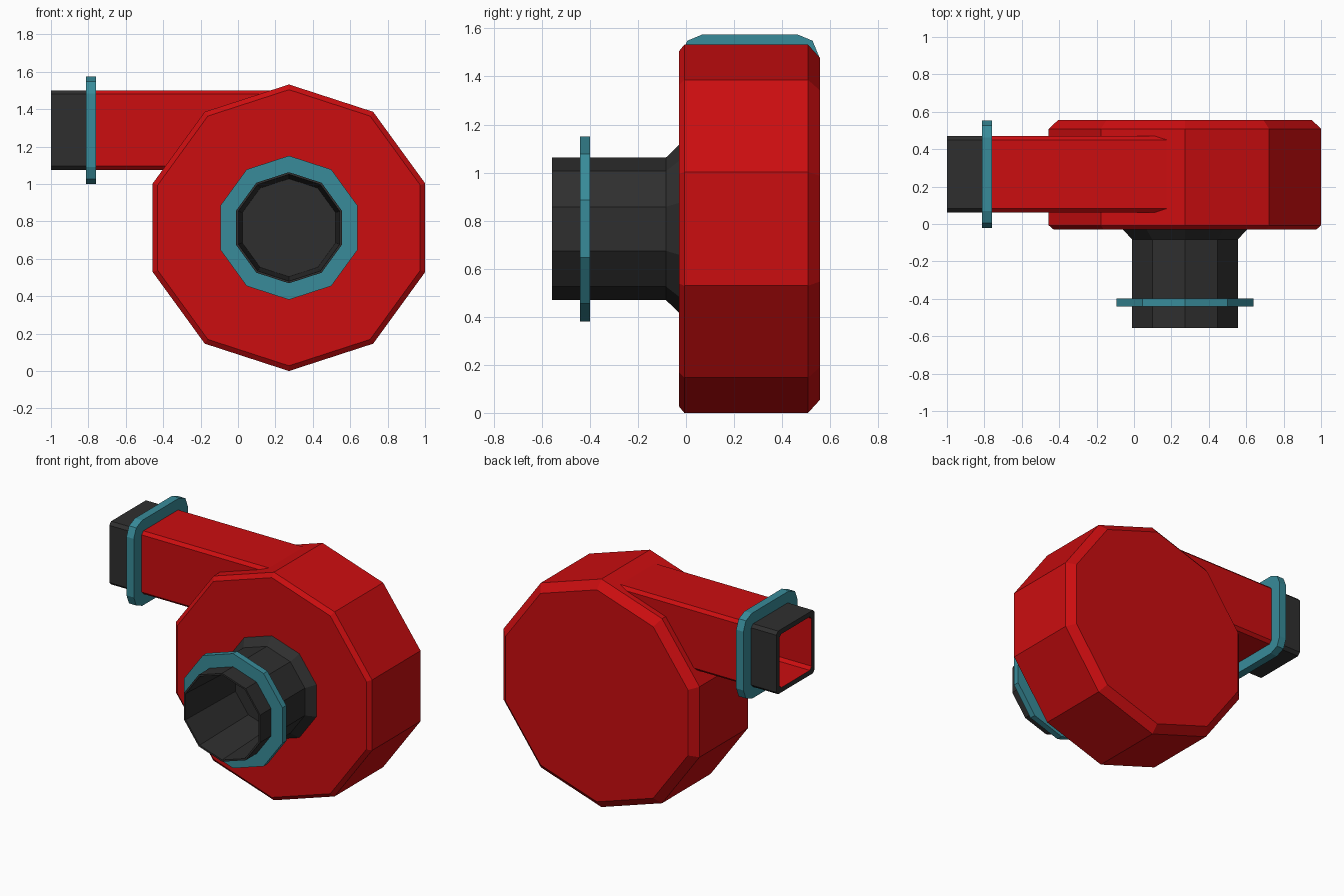
import bpy, bmesh, math

if "Cube" in bpy.data.objects:
    bpy.data.objects.remove(bpy.data.objects["Cube"])

def mat(name, rgb):
    m = bpy.data.materials.new(name)
    m.diffuse_color = (*rgb, 1)
    m.use_nodes = True
    m.node_tree.nodes["Principled BSDF"].inputs["Base Color"].default_value = m.diffuse_color
    return m

RED = mat("red paint", (0.60, 0.004, 0.005))
TEAL = mat("teal", (0.04, 0.26, 0.32))
DARK = mat("dark rubber", (0.028, 0.028, 0.028))

CX, CZ = 0.2725, 0.766      # fan axis
DY, DZ = 0.266, 1.288       # outlet duct axis

def decagon(r, y):
    return [(CX + r * math.sin(i * math.tau / 10), y, CZ + r * math.cos(i * math.tau / 10))
            for i in range(10)]

def box_ring(x, hy, hz, c, seg=1):
    """Rectangle with cut corners in the plane x = const."""
    pts = []
    for k, (sy, sz) in enumerate(((1, 1), (-1, 1), (-1, -1), (1, -1))):
        for j in range(seg + 1):
            a = k * math.pi / 2 + j * math.pi / 2 / seg
            pts.append((x, DY + sy * (hy - c) + c * math.cos(a),
                        DZ + sz * (hz - c) + c * math.sin(a)))
    return pts

def loft(name, rings, mats, start=False, end=False, closed=False, rule=None):
    """Skin between rings; rule(span index) gives the material index."""
    bm = bmesh.new()
    loops = [[bm.verts.new(p) for p in r] for r in rings]
    n = len(loops[0])
    spans = len(loops) if closed else len(loops) - 1
    for s in range(spans):
        a, b = loops[s], loops[(s + 1) % len(loops)]
        for i in range(n):
            f = bm.faces.new((a[i], a[(i + 1) % n], b[(i + 1) % n], b[i]))
            f.material_index = rule(s) if rule else 0
    if start:
        bm.faces.new(loops[0])
    if end:
        f = bm.faces.new(loops[-1])
        f.material_index = rule(spans - 1) if rule else 0
    bmesh.ops.recalc_face_normals(bm, faces=bm.faces[:])
    me = bpy.data.meshes.new(name)
    bm.to_mesh(me)
    bm.free()
    for m in mats:
        me.materials.append(m)
    ob = bpy.data.objects.new(name, me)
    bpy.context.collection.objects.link(ob)
    return ob

# Fan housing: ten-sided drum with chamfered rims
loft("fan_housing", [decagon(r, y) for r, y in
     ((0.738, -0.03), (0.766, -0.007), (0.766, 0.508), (0.712, 0.557))], [RED], True, True)

# Inlet pipe: flared foot, open mouth with tapering bore
loft("inlet_pipe", [decagon(r, y) for r, y in
     ((0.35, -0.028), (0.297, -0.083), (0.297, -0.557), (0.285, -0.557), (0.262, -0.06))],
     [DARK], True, True)

# Inlet flange
loft("inlet_flange", [decagon(r, y) for r, y in
     ((0.29, -0.441), (0.385, -0.441), (0.385, -0.399), (0.29, -0.399))], [TEAL], closed=True)

# Outlet duct: red run, dark tip, red bore
loft("outlet_duct", [box_ring(0.2, 0.204, 0.212, 0.02), box_ring(-0.785, 0.204, 0.212, 0.02),
     box_ring(-1.0, 0.204, 0.212, 0.02), box_ring(-1.0, 0.172, 0.18, 0.02),
     box_ring(0.15, 0.172, 0.18, 0.02)],
     [RED, DARK], True, True, rule=lambda s: 1 if s in (1, 2) else 0)

# Outlet flange
loft("outlet_flange", [box_ring(x, h, h, c, 2) for x, h, c in
     ((-0.814, 0.2, 0.02), (-0.814, 0.287, 0.09), (-0.76, 0.287, 0.09), (-0.76, 0.2, 0.02))],
     [TEAL], closed=True)
